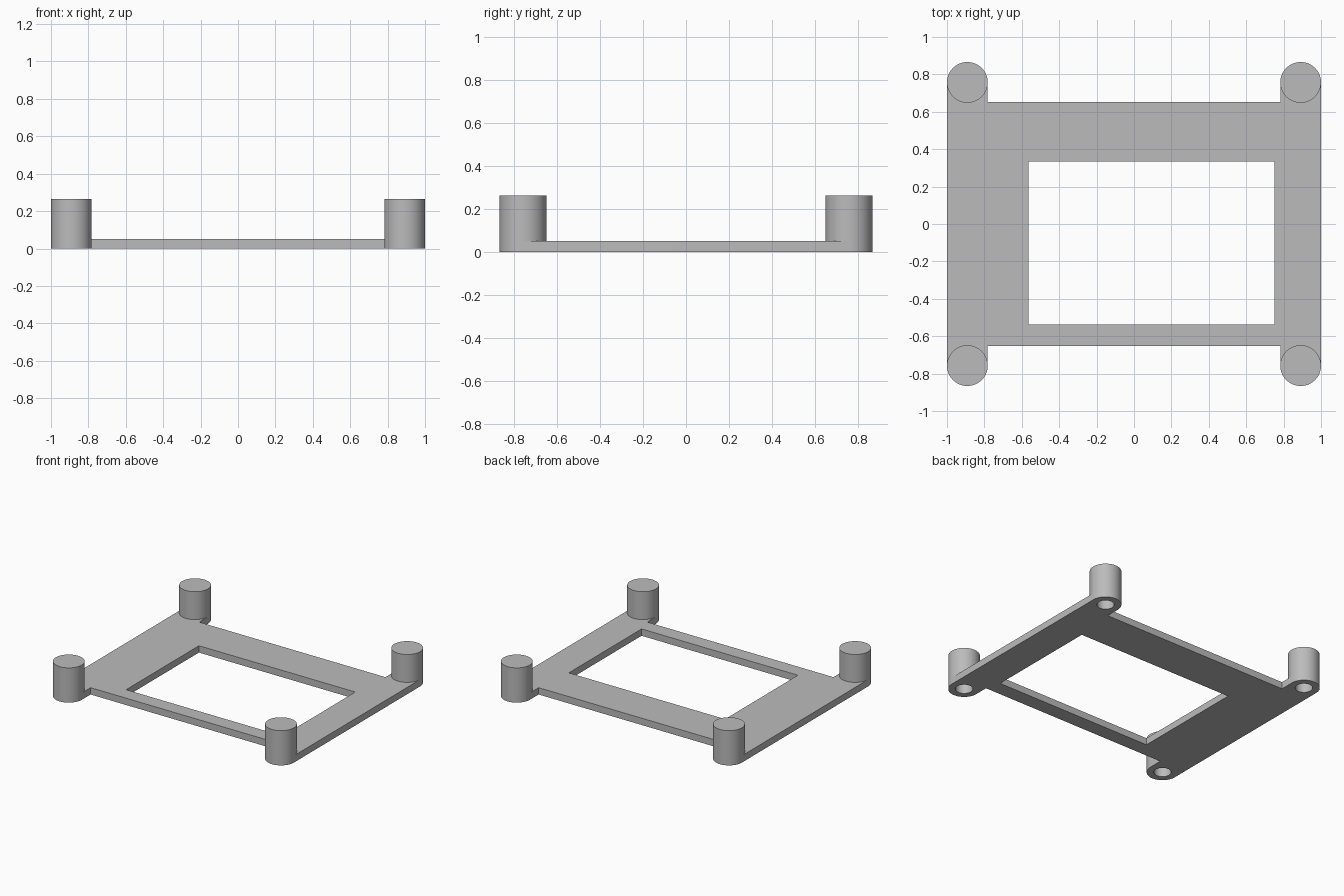
import bpy, bmesh
from math import pi, cos, sin, radians
from mathutils import Vector

cube = bpy.data.objects.get("Cube")
if cube:
    bpy.data.objects.remove(cube, do_unlink=True)

THICK, HEIGHT, HOLE_TOP = 0.052, 0.264, 0.21   # plate, post and blind hole heights
POST_R, HOLE_R = 0.109, 0.06
PX, PY = 0.891, 0.757                          # post centres
EDGE_Y = 0.652                                 # crossbar outer edges
STEPS = 64

grey = bpy.data.materials.new("grey plastic")
grey.use_nodes = True
colour = (0.5, 0.5, 0.5, 1)
grey.diffuse_color = colour
grey.node_tree.nodes["Principled BSDF"].inputs["Base Color"].default_value = colour


def arc(cx, cy, r, start, sweep, steps):
    return [(cx + r * cos(start + sweep * i / steps),
             cy + r * sin(start + sweep * i / steps)) for i in range(steps + 1)]


def smooth(obj):
    bpy.ops.object.select_all(action='DESELECT')
    obj.select_set(True)
    bpy.context.view_layer.objects.active = obj
    bpy.ops.object.shade_smooth_by_angle(angle=radians(30))


# Plate outline: crossbars between two arms with rounded ends
inner = PX - POST_R
half = STEPS // 2
outline = (arc(PX, PY, POST_R, 0, pi, half) + [(inner, EDGE_Y), (-inner, EDGE_Y)]
           + arc(-PX, PY, POST_R, 0, pi, half))
outline += [(-x, -y) for x, y in outline]
window = [(-0.563, -0.538), (0.75, -0.538), (0.75, 0.335), (-0.563, 0.335)]
corners = [(sx * PX, sy * PY) for sx in (-1, 1) for sy in (-1, 1)]
holes = [arc(x, y, HOLE_R, 0, 2 * pi, STEPS)[:-1] for x, y in corners]

curve = bpy.data.curves.new("base_plate", 'CURVE')
curve.dimensions = '2D'
curve.fill_mode = 'BOTH'
curve.extrude = THICK / 2
for points in [outline, window] + holes:
    spline = curve.splines.new('POLY')
    spline.points.add(len(points) - 1)
    for p, (x, y) in zip(spline.points, points):
        p.co = (x, y, 0, 1)
    spline.use_cyclic_u = True
plate = bpy.data.objects.new("base_plate", curve)
plate.location.z = THICK / 2
bpy.context.collection.objects.link(plate)
bpy.ops.object.select_all(action='DESELECT')
plate.select_set(True)
bpy.context.view_layer.objects.active = plate
bpy.ops.object.convert(target='MESH')
plate = bpy.context.view_layer.objects.active
bm = bmesh.new()
bm.from_mesh(plate.data)
bmesh.ops.remove_doubles(bm, verts=bm.verts, dist=0.0001)
bmesh.ops.recalc_face_normals(bm, faces=bm.faces)
bm.to_mesh(plate.data)
bm.free()
plate.data.materials.clear()
plate.data.materials.append(grey)
smooth(plate)

# Posts: turned profile, closed on top and hollow from below
profile = [(0, HEIGHT), (POST_R, HEIGHT), (POST_R, THICK),
           (HOLE_R, THICK), (HOLE_R, HOLE_TOP), (0, HOLE_TOP)]
bm = bmesh.new()
verts = [bm.verts.new((r, 0, z)) for r, z in profile]
edges = [bm.edges.new(pair) for pair in zip(verts, verts[1:])]
bmesh.ops.spin(bm, geom=verts + edges, cent=(0, 0, 0), axis=(0, 0, 1),
               angle=2 * pi, steps=STEPS)
bmesh.ops.remove_doubles(bm, verts=bm.verts, dist=0.0001)
bmesh.ops.recalc_face_normals(bm, faces=bm.faces)
post_mesh = bpy.data.meshes.new("post")
bm.to_mesh(post_mesh)
bm.free()
post_mesh.materials.append(grey)
for x, y in corners:
    name = ("front" if y < 0 else "back") + ("_left" if x > 0 else "_right") + "_post"
    post = bpy.data.objects.new(name, post_mesh)
    post.location = Vector((x, y, 0))
    bpy.context.collection.objects.link(post)
smooth(post)
